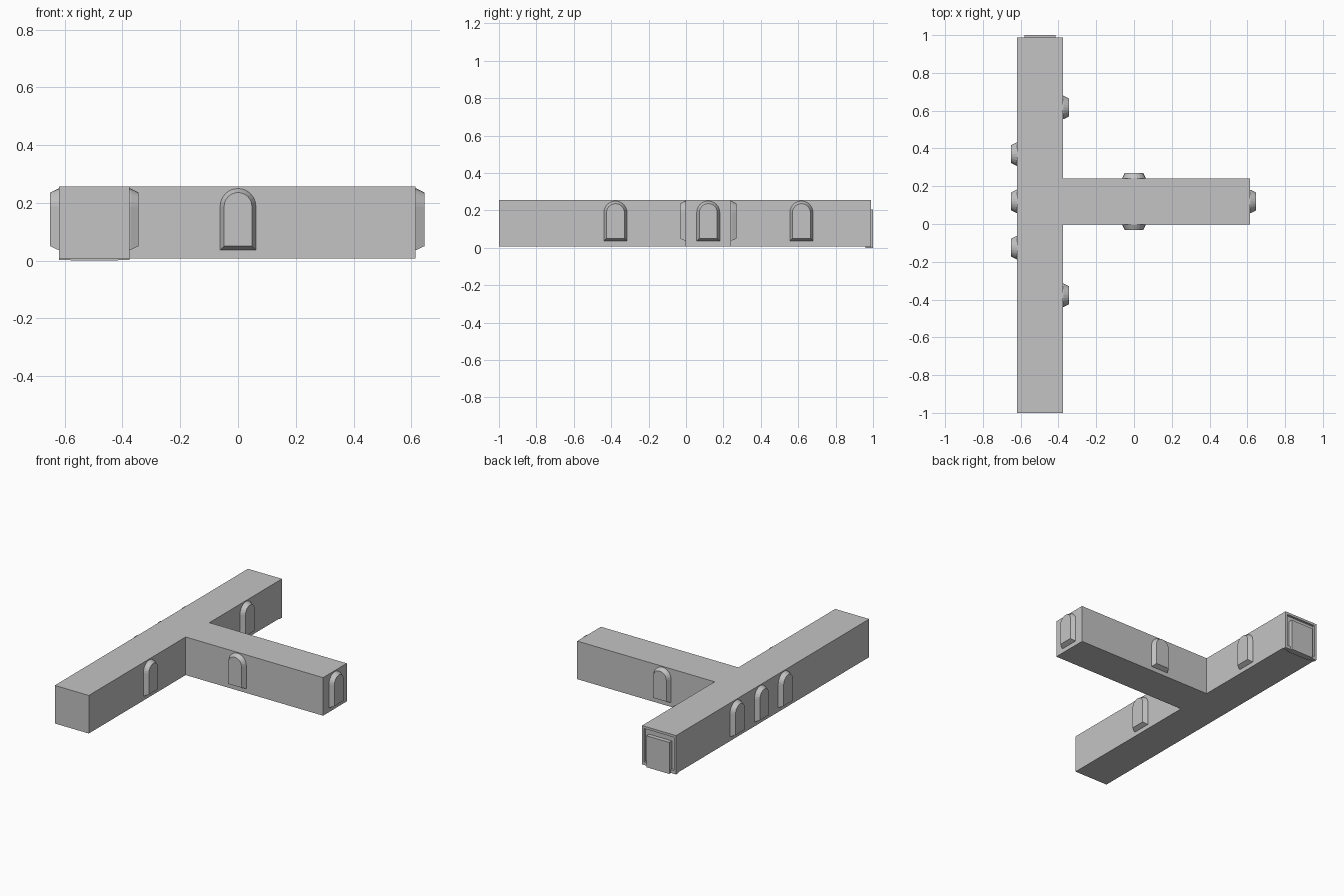
import bpy
import bmesh
from math import pi, cos, sin
from mathutils import Matrix, Vector

if "Cube" in bpy.data.objects:
    bpy.data.objects.remove(bpy.data.objects["Cube"], do_unlink=True)

GREY = (0.55, 0.55, 0.55, 1)
stone = bpy.data.materials.new("plain_grey")
stone.use_nodes = True
stone.diffuse_color = GREY
stone.node_tree.nodes["Principled BSDF"].inputs["Base Color"].default_value = GREY

# Corridor extents
LEFT, INNER, END = -0.62, -0.375, 0.615
FRONT, BACK = -1.0, 0.988
STEM_FRONT, STEM_BACK = -0.003, 0.241
FLOOR, ROOF = 0.008, 0.256
STEM_MID = (STEM_FRONT + STEM_BACK) / 2


def add_object(name, bm):
    bmesh.ops.recalc_face_normals(bm, faces=bm.faces)
    mesh = bpy.data.meshes.new(name)
    bm.to_mesh(mesh)
    bm.free()
    mesh.materials.append(stone)
    obj = bpy.data.objects.new(name, mesh)
    bpy.context.collection.objects.link(obj)
    return obj


def box(name, low, high):
    low, high = Vector(low), Vector(high)
    bm = bmesh.new()
    bmesh.ops.create_cube(bm, size=1, matrix=Matrix.Translation((low + high) / 2)
                          @ Matrix.Diagonal((high - low).to_4d()))
    return add_object(name, bm)


def corridor():
    """T-shaped block with a shallow doorway recess in its back end."""
    outline = [(LEFT, FRONT), (INNER, FRONT), (INNER, STEM_FRONT), (END, STEM_FRONT),
               (END, STEM_BACK), (INNER, STEM_BACK), (INNER, BACK), (LEFT, BACK)]
    bm = bmesh.new()
    base = bm.faces.new([bm.verts.new((x, y, FLOOR)) for x, y in outline])
    top = bmesh.ops.extrude_face_region(bm, geom=[base])["geom"]
    bmesh.ops.translate(bm, vec=(0, 0, ROOF - FLOOR),
                        verts=[v for v in top if isinstance(v, bmesh.types.BMVert)])
    bmesh.ops.recalc_face_normals(bm, faces=bm.faces)
    end = max(bm.faces, key=lambda f: f.calc_center_median().y)
    bmesh.ops.inset_region(bm, faces=[end], thickness=0.022)
    pushed = bmesh.ops.extrude_face_region(bm, geom=[end])["geom"]
    bmesh.ops.delete(bm, geom=[end], context="FACES_ONLY")
    bmesh.ops.translate(bm, vec=(0, -0.015, 0),
                        verts=[v for v in pushed if isinstance(v, bmesh.types.BMVert)])
    return add_object("corridor", bm)


def arch_loop(bm, radius, sill, depth, steps=12):
    """Arched outline: two sill corners and a half circle."""
    spring = 0.188
    points = [(-radius, sill), (radius, sill)]
    points += [(radius * cos(pi * i / steps), spring + radius * sin(pi * i / steps))
               for i in range(steps + 1)]
    return [bm.verts.new((x, -depth, z)) for x, z in points]


def window(name, x, y, turn):
    """Arched block tapering outwards from the wall."""
    bm = bmesh.new()
    wall = arch_loop(bm, 0.062, 0.037, -0.005)
    foot = arch_loop(bm, 0.062, 0.037, 0.002)
    face = arch_loop(bm, 0.048, 0.05, 0.03)
    for a, b in ((wall, foot), (foot, face)):
        for i in range(len(a)):
            j = (i + 1) % len(a)
            bm.faces.new((a[i], a[j], b[j], b[i]))
    bm.faces.new(wall)
    bm.faces.new(face)
    obj = add_object(name, bm)
    obj.location = (x, y, 0)
    obj.rotation_euler.z = turn
    return obj


corridor()

# Windows on the long outer wall, the inner walls and the stem
for i, y in enumerate((0.37, 0.12, -0.125)):
    window(f"outer_window_{i + 1}", LEFT, y, -pi / 2)
for i, y in enumerate((0.617, -0.377)):
    window(f"inner_window_{i + 1}", INNER, y, pi / 2)
window("stem_front_window", 0, STEM_FRONT, 0)
window("stem_back_window", 0, STEM_BACK, pi)
window("stem_end_window", END, STEM_MID, pi / 2)

# Door panel standing in the back recess, with its sill
box("door_panel", (-0.58, 0.96, 0), (-0.415, 1.0, 0.205))
box("door_sill", (LEFT, 0.965, 0.003), (INNER, BACK, 0.012))
